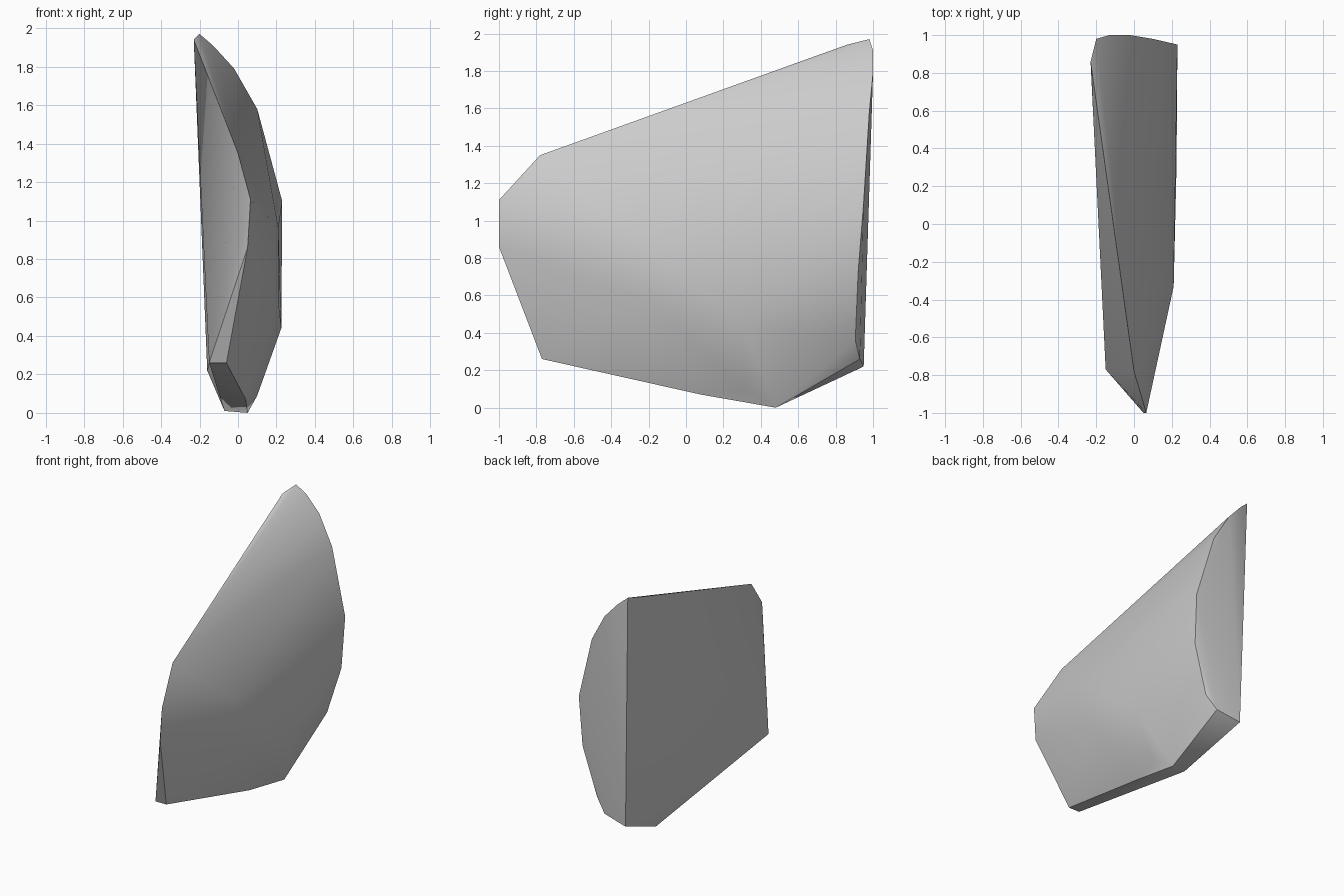
import bpy
import bmesh
import math
from mathutils import Vector

# Remove the default cube only
default_cube = bpy.data.objects.get("Cube")
if default_cube:
    bpy.data.objects.remove(default_cube, do_unlink=True)


def make_material(name, colour):
    material = bpy.data.materials.new(name)
    material.use_nodes = True
    material.diffuse_color = colour
    shader = next(n for n in material.node_tree.nodes if n.type == "BSDF_PRINCIPLED")
    shader.inputs["Base Color"].default_value = colour
    return material


def hull_object(name, corners, material):
    """Wrap a faceted solid around the corners and merge its flat faces."""
    mesh = bpy.data.meshes.new(name)
    bm = bmesh.new()
    for corner in corners:
        bm.verts.new(Vector(corner))
    bmesh.ops.convex_hull(bm, input=bm.verts)
    loose = [v for v in bm.verts if not v.link_faces]
    bmesh.ops.delete(bm, geom=loose, context="VERTS")
    bmesh.ops.recalc_face_normals(bm, faces=bm.faces)
    bm.to_mesh(mesh)
    bm.free()
    mesh.materials.append(material)
    shard = bpy.data.objects.new(name, mesh)
    bpy.context.collection.objects.link(shard)
    return shard


# Curved outline of the back face, from the peak down to the lower corner
back_outline = [
    (-.2, .98, 1.97), (-.13, 1, 1.91), (-.02, 1, 1.79), (.1, .98, 1.58),
    (.23, .95, 1.1), (.22, .92, .72), (.11, .905, .36), (.03, .93, .26),
    (-.16, .95, .22),
]

# Narrow nose at the front, with the start of the top ridge
front_nose = [
    (-.23, .86, 1.94), (0, -.78, 1.35), (.065, -1, 1.11), (.05, -1, .86),
]

# Bulging side
side_bulge = [(.21, -.33, .96), (.21, -.22, .58), (.225, .3, .44)]

# Slanted underside strip and lowest points
underside = [
    (-.15, -.77, .26), (-.06, -.77, .26), (.04, .08, .07),
    (.1, .33, .09), (.05, .48, 0), (-.07, .46, .01),
]

stone = make_material("light grey stone", (.6, .6, .6, 1))
rock = hull_object("rock_shard", back_outline + front_nose + side_bulge + underside, stone)

# Smooth rounded side with crisp broken edges
bpy.ops.object.select_all(action="DESELECT")
rock.select_set(True)
bpy.context.view_layer.objects.active = rock
bpy.ops.object.shade_smooth_by_angle(angle=math.radians(35))
